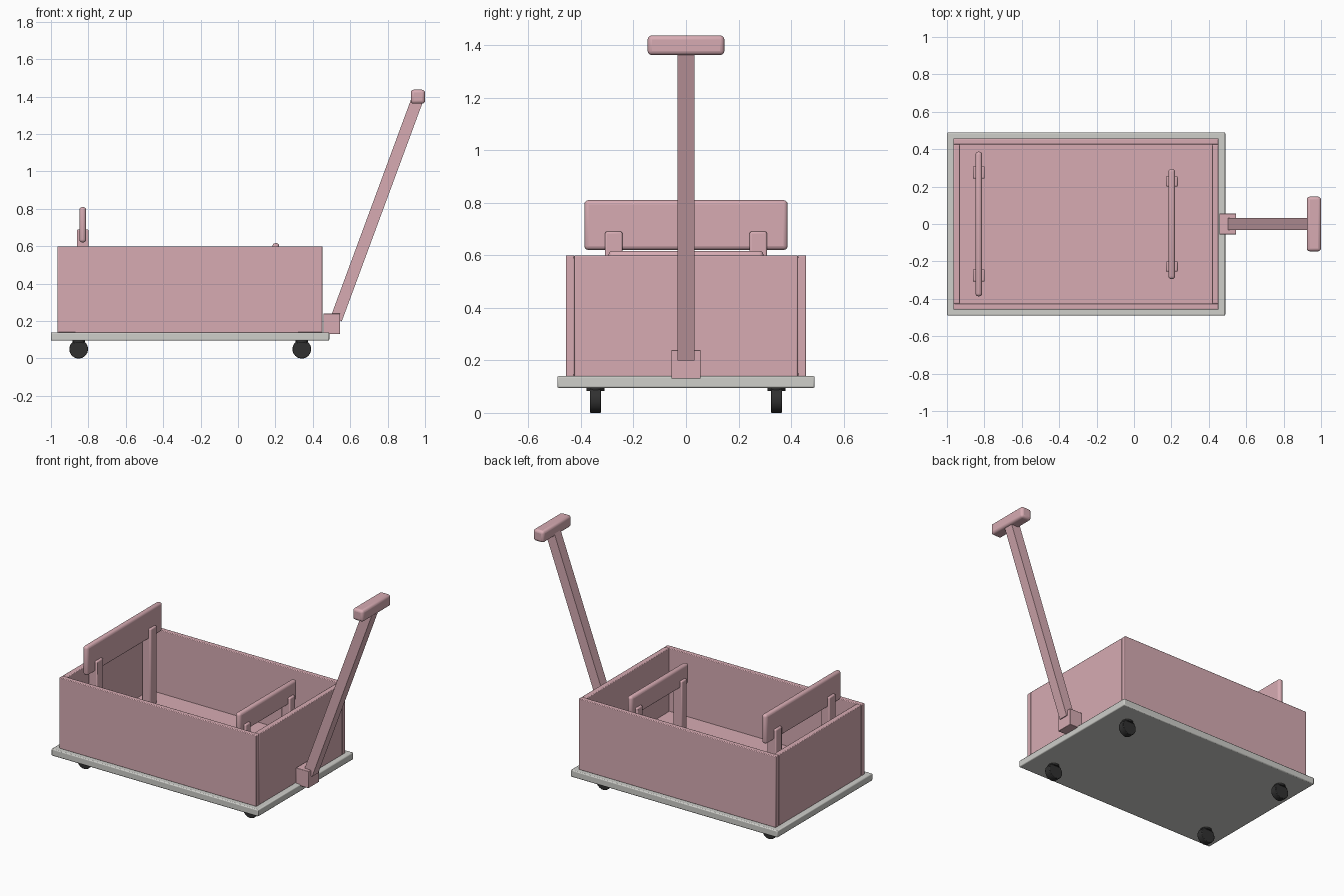
import bpy
from math import atan2, hypot, pi
from mathutils import Vector

cube = bpy.data.objects.get("Cube")
if cube:
    bpy.data.objects.remove(cube, do_unlink=True)


def material(name, rgb):
    m = bpy.data.materials.new(name)
    m.use_nodes = True
    m.diffuse_color = (*rgb, 1)
    m.node_tree.nodes["Principled BSDF"].inputs["Base Color"].default_value = (*rgb, 1)
    return m


pink = material("dusty pink", (0.68, 0.41, 0.45))
grey = material("light grey", (0.62, 0.62, 0.59))
black = material("rubber black", (0.03, 0.03, 0.03))


def finish(ob, name, mat, bevel, segments=2):
    ob.name = name
    ob.data.materials.append(mat)
    bpy.ops.object.transform_apply(location=False, rotation=False, scale=True)
    if bevel:
        mod = ob.modifiers.new("soft edges", "BEVEL")
        mod.width, mod.segments = bevel, segments
        mod.limit_method = "ANGLE"
    bpy.ops.object.shade_smooth_by_angle()
    return ob


def box(name, x, y, z, mat=pink, bevel=0.004, segments=2):
    """Box from its (low, high) range on each axis."""
    lo, hi = Vector((x[0], y[0], z[0])), Vector((x[1], y[1], z[1]))
    bpy.ops.mesh.primitive_cube_add(size=1, location=(lo + hi) / 2)
    ob = bpy.context.object
    ob.scale = hi - lo
    return finish(ob, name, mat, bevel, segments)


# Platform and raised tray floor
box("platform", (-1, 0.488), (-0.49, 0.49), (0.095, 0.14), grey, 0.006)
box("tray_floor", (-0.935, 0.425), (-0.43, 0.43), (0.138, 0.19), bevel=0)

# Tray walls
for name, s in (("rear_wall", 1), ("front_wall", -1)):
    box(name, (-0.965, 0.452), sorted((s * 0.425, s * 0.457)), (0.138, 0.6))
for name, x in (("left_end_wall", 0.417), ("right_end_wall", -0.965)):
    box(name, (x, x + 0.035), (-0.425, 0.425), (0.138, 0.6))


# Backrests: a rounded board held by two posts
def backrest(name, x, half_width, bottom, top, post_y, post_width, post_top):
    box(name + "_board", (x - 0.018, x + 0.018), (-half_width, half_width),
        (bottom, top), bevel=0.016, segments=3)
    for s in (1, -1):
        box(name + "_post", (x - 0.032, x + 0.032),
            sorted((s * post_y, s * (post_y + post_width))), (0.15, post_top), bevel=0.007)


backrest("large_backrest", -0.83, 0.387, 0.62, 0.81, 0.242, 0.066, 0.69)
backrest("small_backrest", 0.202, 0.295, 0.484, 0.617, 0.2, 0.055, 0.534)

# Pull handle: hinge block, slanted shaft and grip
box("handle_hinge", (0.456, 0.546), (-0.056, 0.056), (0.13, 0.24), bevel=0.003)
low, high = Vector((0.525, 0, 0.21)), Vector((0.961, 0, 1.39))
run = high - low
bpy.ops.mesh.primitive_cube_add(size=1, location=(low + high) / 2,
                                rotation=(0, atan2(run.x, run.z), 0))
shaft = bpy.context.object
shaft.scale = (0.064, 0.064, hypot(run.x, run.z))
finish(shaft, "handle_shaft", pink, 0)
box("handle_grip", (0.924, 1), (-0.146, 0.146), (1.362, 1.437), bevel=0.016, segments=3)

# Wheels with mounting plates
for x in (-0.852, 0.341):
    for y in (-0.344, 0.344):
        bpy.ops.mesh.primitive_cylinder_add(vertices=32, radius=0.05, depth=0.042,
                                            location=(x, y, 0.05), rotation=(pi / 2, 0, 0))
        finish(bpy.context.object, "wheel", black, 0.003)
        bpy.ops.mesh.primitive_cylinder_add(vertices=24, radius=0.034, depth=0.014,
                                            location=(x, y, 0.091))
        finish(bpy.context.object, "wheel_mount", black, 0)
